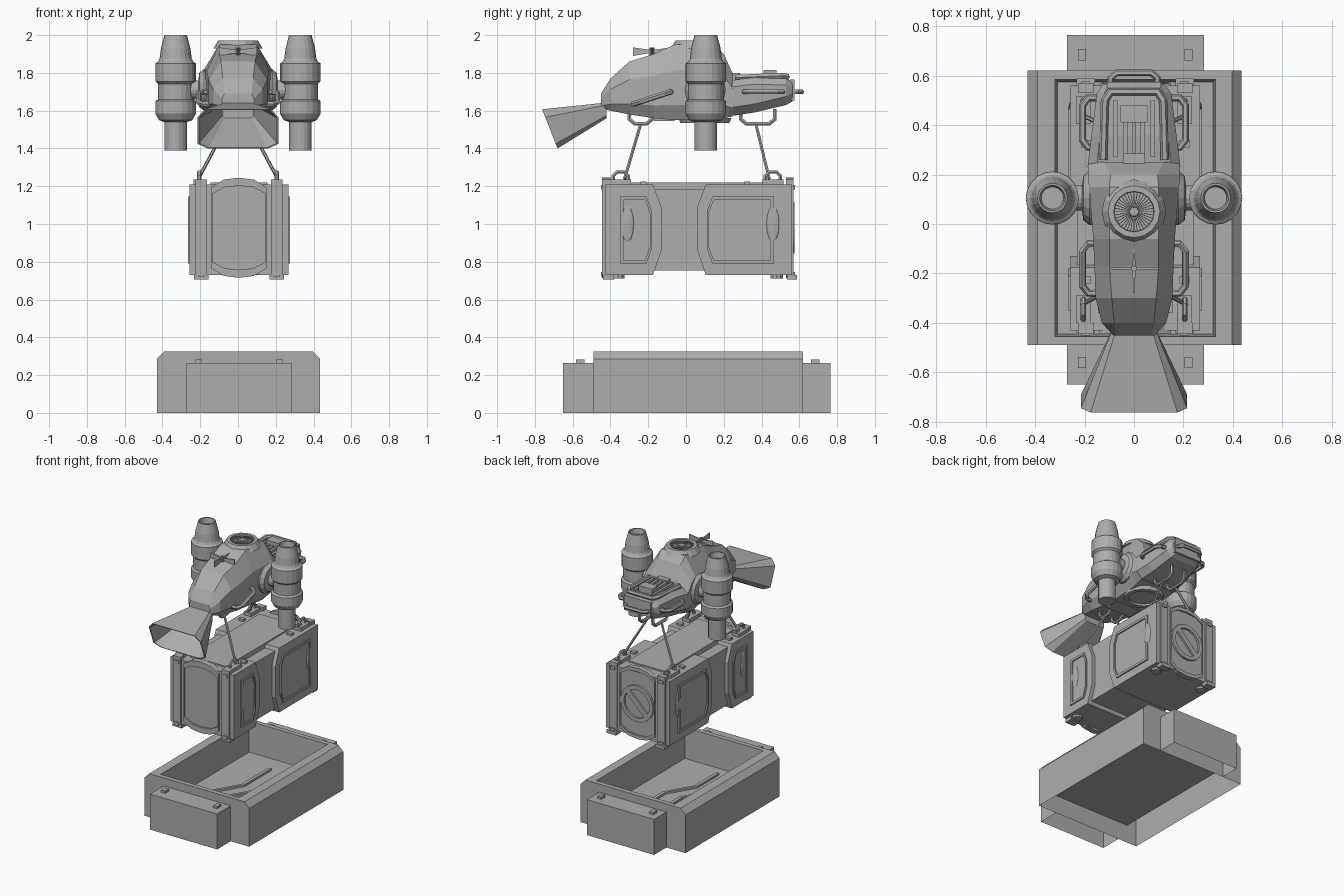
import bpy, bmesh, math
from mathutils import Matrix, Vector

if "Cube" in bpy.data.objects:
    bpy.data.objects.remove(bpy.data.objects["Cube"])

grey = bpy.data.materials.new("mid_grey")
grey.diffuse_color = (0.42, 0.42, 0.42, 1)
grey.use_nodes = True
grey.node_tree.nodes["Principled BSDF"].inputs["Base Color"].default_value = grey.diffuse_color


def make(name, bm):
    bmesh.ops.recalc_face_normals(bm, faces=bm.faces)
    me = bpy.data.meshes.new(name)
    bm.to_mesh(me)
    bm.free()
    me.materials.append(grey)
    ob = bpy.data.objects.new(name, me)
    bpy.context.collection.objects.link(ob)
    return ob


def loft(name, rings, start=True, end=True, closed=False):
    """Skin a list of equal-length point rings."""
    bm = bmesh.new()
    vs = [[bm.verts.new(p) for p in r] for r in rings]
    n = len(rings[0])
    pairs = list(zip(vs, vs[1:])) + ([(vs[-1], vs[0])] if closed else [])
    for a, b in pairs:
        for i in range(n):
            j = (i + 1) % n
            bm.faces.new((a[i], a[j], b[j], b[i]))
    if start and not closed:
        bm.faces.new(vs[0])
    if end and not closed:
        bm.faces.new(vs[-1])
    return make(name, bm)


def rect(x0, x1, y0, y1, z):
    return [(x0, y0, z), (x1, y0, z), (x1, y1, z), (x0, y1, z)]


def box(name, x0, x1, y0, y1, z0, z1, bottom=True):
    return loft(name, [rect(x0, x1, y0, y1, z0), rect(x0, x1, y0, y1, z1)], start=bottom)


def at_x(pts, x):
    return [(x, y, z) for y, z in pts]


def at_y(pts, y):
    return [(x, y, z) for x, z in pts]


def lathe(name, profile, n, loc, axis="Z", closed=False, caps=True):
    """Spin (radius, height) pairs round an axis."""
    rot = {"Z": Matrix(), "X": Matrix.Rotation(math.pi / 2, 4, "Y"),
           "Y": Matrix.Rotation(-math.pi / 2, 4, "X")}[axis]
    rings = [[Vector(loc) + rot @ Vector((r * math.cos(2 * math.pi * i / n),
              r * math.sin(2 * math.pi * i / n), h)) for i in range(n)] for r, h in profile]
    return loft(name, rings, caps, caps, closed)


def tube(name, pts, r, cyclic=False):
    cu = bpy.data.curves.new(name, "CURVE")
    cu.dimensions, cu.bevel_depth, cu.bevel_resolution = "3D", r, 1
    cu.use_fill_caps = True
    sp = cu.splines.new("POLY")
    sp.points.add(len(pts) - 1)
    for p, q in zip(sp.points, pts):
        p.co = (*q, 1)
    sp.use_cyclic_u = cyclic
    tmp = bpy.data.objects.new("tmp", cu)
    me = bpy.data.meshes.new_from_object(tmp)
    bpy.data.objects.remove(tmp)
    me.materials.clear()
    me.materials.append(grey)
    me.polygons.foreach_set("use_smooth", [False] * len(me.polygons))
    me.name = name
    bpy.context.collection.objects.link(bpy.data.objects.new(name, me))


# --- Landing tray: open underneath, chamfered long edges, sunken floor
loft("tray", [rect(-.43, .435, -.49, .62, 0), rect(-.43, .435, -.49, .62, .285),
              rect(-.39, .397, -.49, .62, .325), rect(-.32, .33, -.455, .585, .325),
              rect(-.31, .32, -.445, .575, .10)], start=False)
for tag, y0, y1, ys in (("front", -.65, -.49, -.56), ("back", .62, .765, .685)):
    box(tag + "_tray_block", -.272, .283, y0, y1, 0, .265, bottom=False)
    for x in (-.21, .22):
        box(tag + "_tray_stud", x - .016, x + .016, ys - .023, ys + .023, .265, .282)
for off in (-.07, .07):
    path = [(-.08, -.36), (-.08, -.1), (.04, .1), (.04, .42)]
    ring = [(x + off - .012, y) for x, y in path] + [(x + off + .012, y) for x, y in path[::-1]]
    loft("floor_rail", [[(x, y, z) for x, y in ring] for z in (.1, .115)], start=False)

# --- Cargo crate: two end sections joined by a narrower waist
CX, HW = .005, .262
front_pts = [(-.43, .73), (-.43, 1.21), (-.175, 1.21), (-.13, 1.09), (-.13, .86), (-.175, .73)]
back_pts = [(.56, .73), (.56, 1.21), (.105, 1.21), (.06, 1.09), (.06, .86), (.105, .73)]
front_panel = [(-.35, .79), (-.35, 1.145), (-.21, 1.145), (-.18, 1.07), (-.18, .87), (-.21, .79)]
back_panel = [(.465, .79), (.465, 1.145), (.14, 1.145), (.11, 1.07), (.11, .87), (.14, .79)]
for tag, sec, pan in (("front", front_pts, front_panel), ("back", back_pts, back_panel)):
    loft(tag + "_crate_section", [at_x(sec, CX - HW), at_x(sec, CX + HW)])
    cy = sum(p[0] for p in pan) / 6
    hy = max(abs(p[0] - cy) for p in pan)
    inner = [(cy + (y - cy) * (1 - .018 / hy), .967 + (z - .967) * .9) for y, z in pan]
    for s in (-1, 1):
        a, b = CX + s * HW, CX + s * (HW + .009)
        loft(tag + "_panel_frame", [at_x(pan, a), at_x(pan, b), at_x(inner, b), at_x(inner, a)],
             start=False, end=False)
box("crate_waist", CX - .235, CX + .235, -.2, .13, .755, 1.185)
box("crate_top_plate", CX - .15, CX + .15, -.36, .46, 1.18, 1.22)
for s in (-1, 1):
    for y in (-.34, .46):
        # side latch domes
        dome = lathe("latch_dome", [(.11, 0), (.085, .009), (.03, .014)], 12,
                     (0, 0, 0), "X", caps=True)
        dome.location = (CX + s * .257, y + (.0 if y > 0 else .03), 1.0)
        dome.scale = (s, .35, 1)
# arched end plates
for tag, y0, y1 in (("front", -.445, -.40), ("back", .53, .568)):
    arch = [(-.145, 1.195), (-.08, 1.235), (0, 1.245), (.08, 1.235), (.145, 1.195),
            (.145, .765), (.08, .725), (0, .715), (-.08, .725), (-.145, .765)]
    arch = [(x + CX, z) for x, z in arch]
    inn = [(CX + (x - CX) * .96, .98 + (z - .98) * (.84 if tag == "front" else .9)) for x, z in arch]
    s = 1 if tag == "front" else -1
    o, i = (y0, y1) if s == 1 else (y1, y0)
    loft(tag + "_end_arch", [at_y(arch, i), at_y(arch, o), at_y(inn, o), at_y(inn, o + s * .012)])
    # corner posts, bolts and feet
    for x in (CX - .2, CX + .2):
        box(tag + "_corner_post", x - .031, x + .031, y0, y1, .73, 1.235)
        box(tag + "_post_foot", x - .038, x + .038, y0 + .005, y1 + .02, .705, .73)
        for z in (.735, 1.195):
            yb = y0 - .006 if s == 1 else y1
            box("post_bolt", x - .018, x + .018, yb, yb + .008, z - .012, z + .012)
    for x in (CX - .2, CX + .2):
        box("top_cleat", x - .02, x + .02, -.24 if s == 1 else .31, -.21 if s == 1 else .34, 1.21, 1.225)
        lathe("underside_foot", [(.035, .712), (.035, .735)], 10, (x, -.36 if s == 1 else .48, 0))
# round hatch with diagonal bar on the back end
lathe("hatch_ring", [(.135, 0), (.135, .02), (.105, .02), (.105, 0)], 20, (CX, .555, .98), "Y",
      closed=True)
bar = box("hatch_bar", -.11, .11, -.008, .008, -.02, .02)
bar.location, bar.rotation_euler = (CX, .565, .98), (0, math.radians(-45), 0)

# --- Lifting gear: shackles, cables, hanger links
for s in (-1, 1):
    for yc, yt in ((-.345, -.24), (.46, .37)):
        x = s * .205
        box("shackle_base", x - .03, x + .03, yc - .055, yc + .055, 1.21, 1.235)
        tube("shackle", [(x, yc - .04, 1.23), (x, yc - .04, 1.255), (x, yc - .02, 1.275),
                         (x, yc + .02, 1.275), (x, yc + .04, 1.255), (x, yc + .04, 1.23)], .011)
        tube("cable", [(x + s * .005, yc + (.02 if yc < 0 else -.02), 1.24), (s * .055, yt, 1.53)], .009)
for yc, h, zt in ((-.24, .06, 1.58), (.38, .09, 1.61)):
    for x in (-.055, .055):
        tube("hanger_link", [(x, yc - h, zt), (x, yc - h, 1.555), (x, yc - h + .03, 1.53),
                             (x, yc + h - .03, 1.53), (x, yc + h, 1.555), (x, yc + h, zt)], .012)

# --- Faceted drone hull
hull = []
for y, zb, zt, w, wt in ((-.45, 1.61, 1.69, .085, .072), (-.40, 1.60, 1.77, .13, .08),
                         (-.30, 1.58, 1.86, .155, .09), (-.17, 1.56, 1.90, .16, .10),
                         (-.06, 1.55, 1.95, .165, .10), (.15, 1.55, 1.95, .182, .10),
                         (.20, 1.56, 1.90, .187, .095), (.25, 1.57, 1.79, .187, .12)):
    h = zt - zb
    half = [(wt, zt), (w, zb + .66 * h), (w, zb + .2 * h), (w * .75, zb)]
    hull.append(at_y(half + [(-x, z) for x, z in half[::-1]], y))
loft("hull", hull)
box("belly_step", -.1, .1, -.17, -.06, 1.545, 1.6)
lathe("belly_ring", [(.14, 1.56), (.13, 1.535), (.10, 1.535), (.10, 1.55)], 16, (0, .1, 0))

# top intake with blades
lathe("intake_ring", [(.13, 1.93), (.105, 1.972), (.082, 1.972), (.08, 1.953)], 16, (0, .05, 0))
lathe("intake_hub", [(.022, 1.95), (.02, 1.968)], 6, (0, .05, 0))
for k in range(36):
    blade = box("intake_blade", .02, .08, -.0015, .0015, 1.95, 1.965)
    blade.location, blade.rotation_euler = (0, .05, 0), (0, 0, k * math.pi / 18)

# small four-blade rotor
lathe("rotor_stem", [(.012, 1.88), (.012, 1.935)], 8, (0, -.18, 0))
for k in range(4):
    rotor = [[(.008, -.006, 1.905), (.008, .006, 1.905), (.008, .006, 1.922), (.008, -.006, 1.922)],
             [(.1, -.003, 1.89), (.1, .003, 1.89), (.1, .003, 1.935), (.1, -.003, 1.935)]]
    blade = loft("rotor_blade", rotor)
    blade.location, blade.rotation_euler = (0, -.18, 0), (0, 0, k * math.pi / 2)

# nose horn: open thin-walled flare
def horn(k):
    near = [(.07, -.42, 1.643), (.085, -.42, 1.63), (.085, -.42, 1.575), (.075, -.42, 1.56)]
    far = [(.175, -.762, 1.607), (.215, -.745, 1.565), (.215, -.69, 1.425), (.16, -.68, 1.40)]
    out = []
    for half in (near, far):
        ring = half + [(-x, y, z) for x, y, z in half[::-1]]
        c = sum((Vector(p) for p in ring), Vector()) / 8
        out.append([c + (Vector(p) - c) * k for p in ring])
    return out


outer, inside = horn(1), horn(.96)
loft("nose_horn", [outer[0], outer[1], inside[1], inside[0]], start=False)

# --- Rear deck with frame, vents and handle
deck = []
for y, w, zb, zt in ((.23, .188, 1.57, 1.76), (.36, .172, 1.59, 1.775), (.53, .15, 1.63, 1.77),
                     (.565, .125, 1.65, 1.755)):
    half = [(w * .8, zt), (w, zt - .035), (w, zb + .045), (w * .75, zb)]
    deck.append(at_y(half + [(-x, z) for x, z in half[::-1]], y))
loft("rear_deck", deck)
tube("deck_frame", [(-.125, .26, 1.775), (-.118, .5, 1.785), (-.095, .535, 1.78), (.095, .535, 1.78),
                    (.118, .5, 1.785), (.125, .26, 1.775)], .017)
for x in (-.075, -.035, 0, .035, .075):
    box("deck_vent", x - .009, x + .009, .27, .41 if abs(x) < .05 else .5, 1.76, 1.79)
box("deck_hatch", -.055, .055, .41, .48, 1.76, 1.815)
box("deck_plate", -.045, .045, .235, .285, 1.76, 1.80)
tube("rear_handle", [(-.095, .55, 1.70), (-.095, .59, 1.70), (-.07, .612, 1.70), (.07, .612, 1.70),
                     (.095, .59, 1.70), (.095, .55, 1.70)], .014)
box("tail_plate", -.11, .11, .55, .575, 1.655, 1.765)

# --- Side rails, axles and thruster pods
pod = [(.045, 1.96), (.052, 2.0), (.06, 2.0), (.078, 1.93), (.085, 1.875), (.093, 1.86), (.107, 1.85),
       (.107, 1.755), (.094, 1.742), (.094, 1.66), (.108, 1.65), (.108, 1.585), (.088, 1.55),
       (.06, 1.54), (.06, 1.39)]
for s in (-1, 1):
    for y0, y1, z0, z1 in ((-.28, -.08, 1.635, 1.70), (.31, .51, 1.70, 1.70)):
        tube("side_rail", [(s * .14, y0, z0), (s * .185, y0, z0), (s * .208, y0 + .03, z0 + (z1 - z0) * .15),
                           (s * .208, y1 - .03, z1 - (z1 - z0) * .15), (s * .185, y1, z1),
                           (s * .13, y1, z1)], .015)
    axle = lathe("pod_axle", [(.11, .14), (.11, .18), (.09, .205), (.05, .21), (.05, .26)], 16,
                 (0, 0, 0), "X")
    axle.location, axle.scale = (0, .105, 1.71), (s, 1, 1)
    lathe("thruster_pod", pod, 20, (s * .33, .105, 0))
